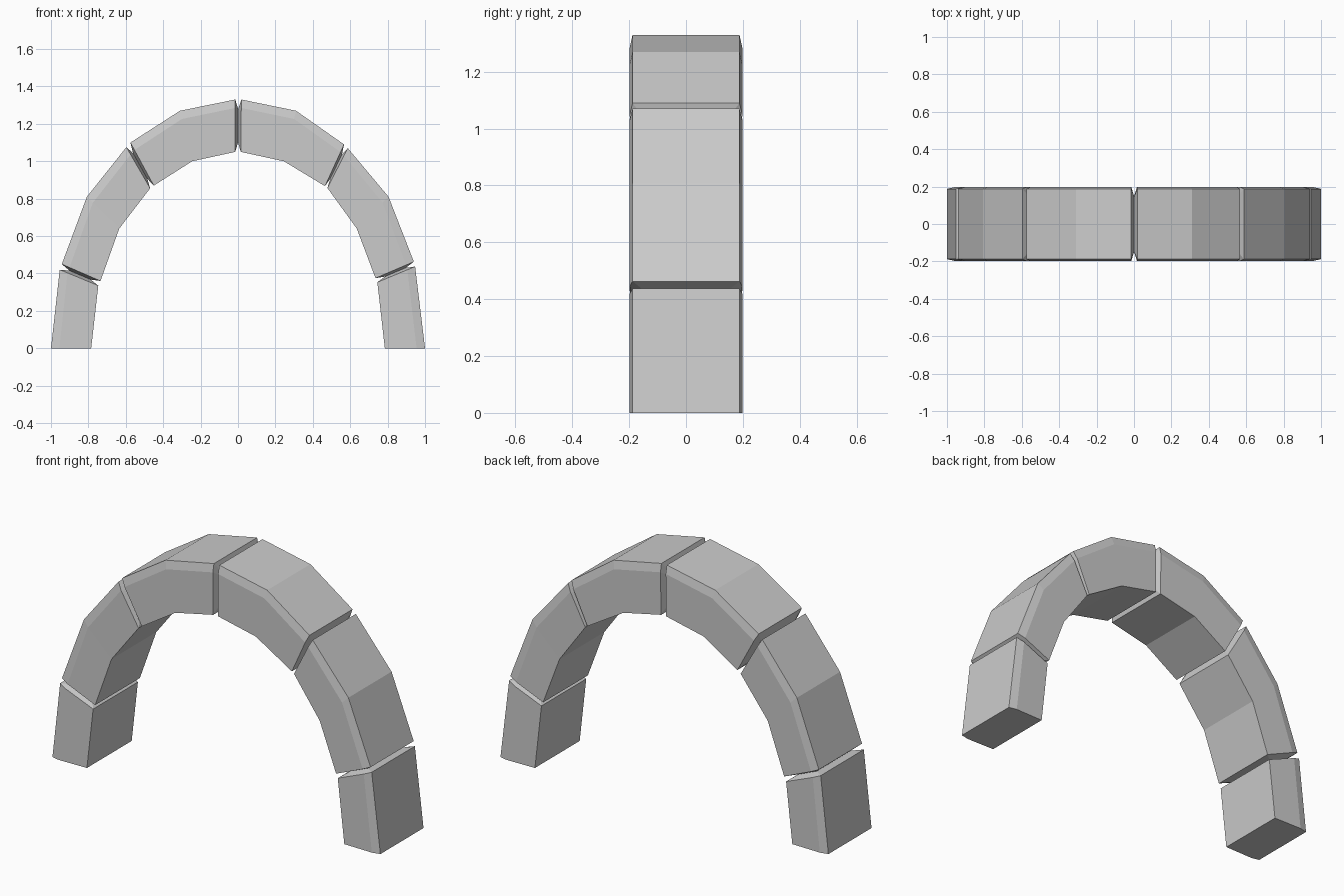
import bpy, bmesh
from mathutils import Vector

if "Cube" in bpy.data.objects:
    bpy.data.objects.remove(bpy.data.objects["Cube"])

stone = bpy.data.materials.new("pale grey stone")
stone.diffuse_color = (0.6, 0.6, 0.6, 1)
stone.use_nodes = True
stone.node_tree.nodes["Principled BSDF"].inputs["Base Color"].default_value = stone.diffuse_color

HALF = 0.198      # half thickness of the arch
BEVEL = 0.045     # worn outer edge
GROOVE = 0.05     # depth of the joint groove

# Each block: stations of (outer x, outer z, inner x, inner z), left to right
BLOCKS = {
    "left_foot_block": [(-1, 0, -0.785, 0), (-0.953, 0.42, -0.747, 0.335)],
    "left_haunch_block": [(-0.942, 0.45, -0.735, 0.36), (-0.808, 0.81, -0.635, 0.64),
                          (-0.597, 1.075, -0.47, 0.855)],
    "left_crown_block": [(-0.575, 1.1, -0.45, 0.87), (-0.31, 1.27, -0.245, 1.0),
                         (-0.015, 1.33, -0.015, 1.05)],
    "right_crown_block": [(0.018, 1.33, 0.015, 1.05), (0.31, 1.27, 0.245, 1.0),
                          (0.567, 1.09, 0.465, 0.867)],
    "right_haunch_block": [(0.587, 1.07, 0.478, 0.857), (0.805, 0.81, 0.635, 0.64),
                           (0.94, 0.463, 0.735, 0.375)],
    "right_foot_block": [(0.947, 0.437, 0.745, 0.353), (1, 0, 0.785, 0)],
}


def section(station):
    """Six-sided stone section with eased outer edges."""
    o, i = Vector(station[:2]), Vector(station[2:])
    c = o + (i - o).normalized() * BEVEL
    return [(p.x, y, p.y) for p, y in (
        (o, -HALF + 0.01), (c, -HALF), (i, -HALF + 0.003),
        (i, HALF - 0.003), (c, HALF), (o, HALF - 0.01))]


def core(a, b):
    """Inset section at the bottom of the groove between two blocks."""
    mid = [(p + q) / 2 for p, q in zip(a, b)]
    o, i = Vector(mid[:2]), Vector(mid[2:])
    d = (i - o).normalized() * GROOVE
    o, i = o + d, i - d
    m = o.lerp(i, 0.15)
    y = HALF - GROOVE
    return [(p.x, s * y, p.y) for p, s in
            ((o, -1), (m, -1), (i, -1), (i, 1), (m, 1), (o, 1))]


def build_block(name, rings):
    bm = bmesh.new()
    loops = [[bm.verts.new(p) for p in ring] for ring in rings]
    for a, b in zip(loops, loops[1:]):
        for k in range(6):
            n = (k + 1) % 6
            bm.faces.new((a[k], a[n], b[n], b[k]))
    bm.faces.new(loops[0])
    bm.faces.new(loops[-1])
    bmesh.ops.recalc_face_normals(bm, faces=bm.faces)
    mesh = bpy.data.meshes.new(name)
    bm.to_mesh(mesh)
    bm.free()
    mesh.materials.append(stone)
    bpy.context.collection.objects.link(bpy.data.objects.new(name, mesh))


# Arch blocks, tapering into the grooves at every joint
names = list(BLOCKS)
for n, name in enumerate(names):
    stations = BLOCKS[name]
    rings = [section(s) for s in stations]
    if n > 0:
        rings.insert(0, core(BLOCKS[names[n - 1]][-1], stations[0]))
    if n < len(names) - 1:
        rings.append(core(stations[-1], BLOCKS[names[n + 1]][0]))
    build_block(name, rings)
